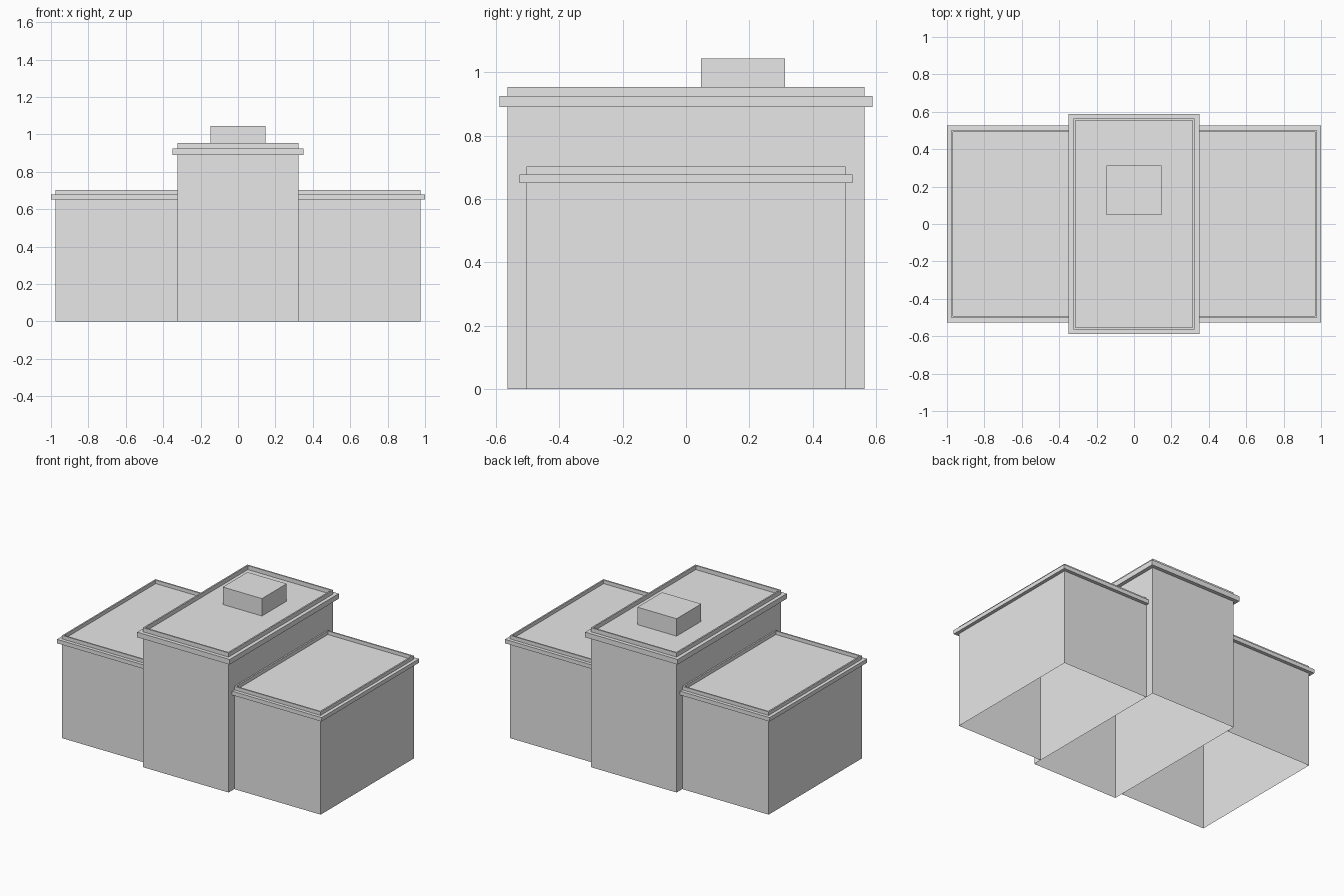
import bpy
import bmesh

cube = bpy.data.objects.get("Cube")
if cube:
    bpy.data.objects.remove(cube, do_unlink=True)

stone = bpy.data.materials.new("light_grey")
stone.use_nodes = True
grey = (0.8, 0.8, 0.8, 1)
stone.diffuse_color = grey
stone.node_tree.nodes["Principled BSDF"].inputs["Base Color"].default_value = grey

PARAPET = 0.01


def add_object(name, bm):
    mesh = bpy.data.meshes.new(name)
    bm.to_mesh(mesh)
    bm.free()
    mesh.materials.append(stone)
    obj = bpy.data.objects.new(name, mesh)
    bpy.context.collection.objects.link(obj)
    return obj


def loft(name, x0, x1, y, profile, abuts=False):
    """Stack rectangular rings of (height, overhang) and cap the last one.
    With abuts, the x0 side leans on a neighbour: no overhang or wall there."""
    bm = bmesh.new()
    rings = []
    for z, out in profile:
        left = x0 - (min(out, 0) if abuts else out)
        right, depth = x1 + out, y + out
        corners = [(left, -depth), (right, -depth), (right, depth), (left, depth)]
        rings.append([bm.verts.new((cx, cy, z)) for cx, cy in corners])
    for i, (low, high) in enumerate(zip(rings, rings[1:])):
        for j in range(4):
            k = (j + 1) % 4
            if abuts and j == 3 and profile[i + 1][1] >= 0:
                continue
            bm.faces.new((low[j], low[k], high[k], high[j]))
    bm.faces.new(rings[-1])
    return add_object(name, bm)


def block_profile(cornice_low, cornice_high, top, overhang):
    """Open-bottomed wall, cornice band, parapet and sunken roof."""
    return [(0, 0), (cornice_low, 0), (cornice_low, overhang),
            (cornice_high, overhang), (cornice_high, 0), (top, 0),
            (top, -PARAPET), (cornice_high, -PARAPET)]


# Tall central block
loft("central_block", -0.324, 0.324, 0.564,
     block_profile(0.89, 0.925, 0.953, 0.025))

# Lower side wings, mirrored across the centre
wings = loft("side_wings", 0.324, 0.977, 0.503,
             block_profile(0.651, 0.678, 0.702, 0.023), abuts=True)
mirror = wings.modifiers.new("Mirror", "MIRROR")
mirror.use_mirror_merge = False

# Small rooftop housing
housing = loft("rooftop_housing", -0.148, 0.148, 0.133, [(0.925, 0), (1.044, 0)])
housing.location.y = 0.18
